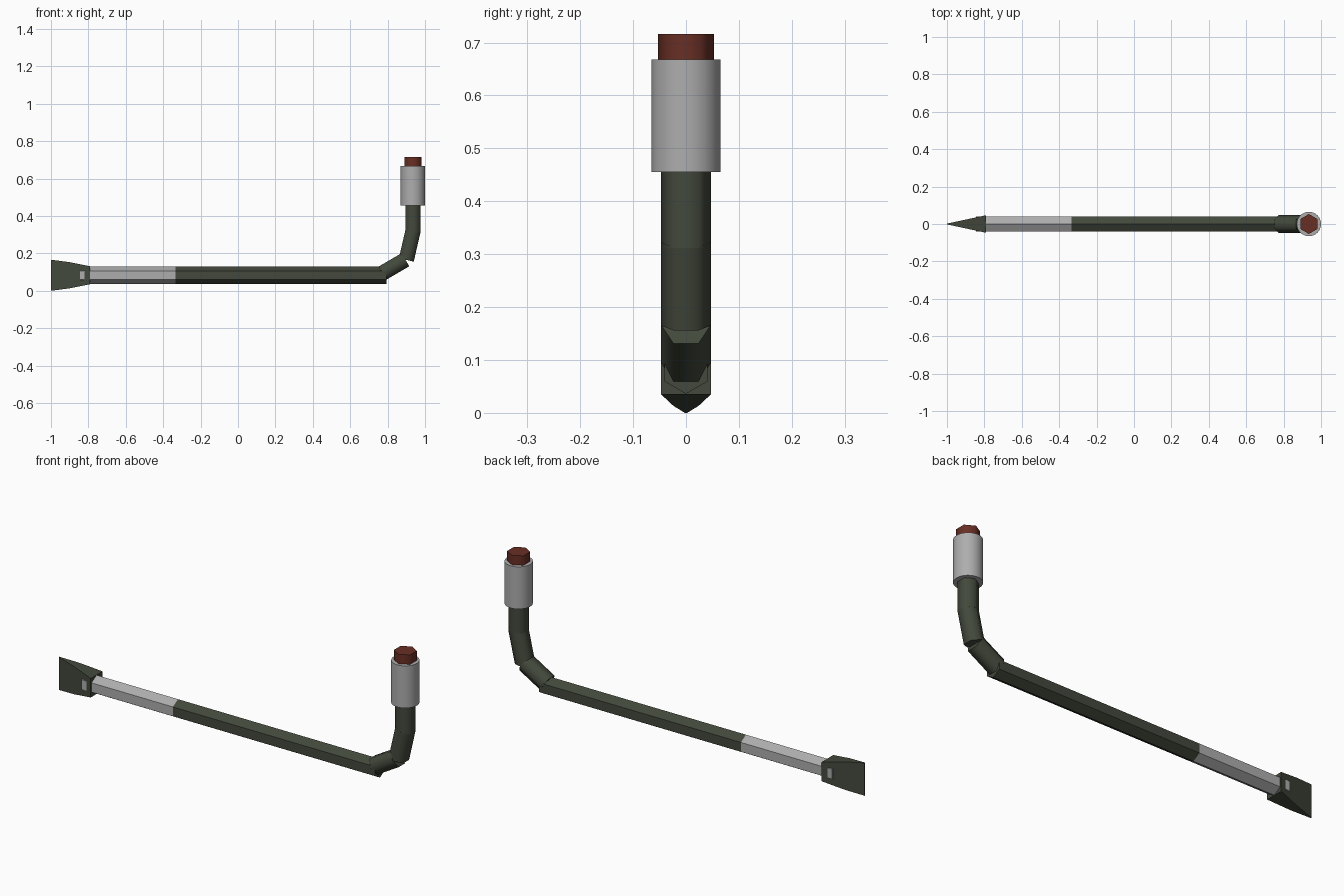
import bpy, bmesh, math
from mathutils import Vector

if "Cube" in bpy.data.objects:
    bpy.data.objects.remove(bpy.data.objects["Cube"])


def material(name, rgb):
    m = bpy.data.materials.new(name)
    m.diffuse_color = (*rgb, 1)
    m.use_nodes = True
    m.node_tree.nodes["Principled BSDF"].inputs["Base Color"].default_value = m.diffuse_color
    return m


GREEN = material("dark green paint", (0.056, 0.066, 0.045))
GREY = material("light grey", (0.42, 0.42, 0.42))
RED = material("dark red", (0.14, 0.028, 0.018))


def loft(name, rings, mat, smooth=False):
    """Join equal-sized rings of points into a closed solid."""
    bm = bmesh.new()
    vs = [[bm.verts.new(p) for p in r] for r in rings]
    n = len(vs[0])
    for a, b in zip(vs, vs[1:]):
        for i in range(n):
            j = (i + 1) % n
            bm.faces.new((a[i], a[j], b[j], b[i])).smooth = smooth
    bm.faces.new(vs[0])
    bm.faces.new(vs[-1])
    bmesh.ops.recalc_face_normals(bm, faces=bm.faces)
    # keep the end caps crisp
    for f in bm.faces:
        if not f.smooth:
            for e in f.edges:
                e.smooth = False
    me = bpy.data.meshes.new(name)
    bm.to_mesh(me)
    bm.free()
    me.materials.append(mat)
    ob = bpy.data.objects.new(name, me)
    bpy.context.collection.objects.link(ob)
    return ob


def prism(name, start, end, radius, sides, mat, smooth=False, turn=0.0):
    """Prism in the XZ plane; with turn 0 a corner points along y."""
    a, b = Vector(start), Vector(end)
    d = (b - a).normalized()
    u = Vector((0, 1, 0))
    v = d.cross(u)
    angles = [turn + 2 * math.pi * i / sides for i in range(sides)]
    ring = [(u * math.cos(t) + v * math.sin(t)) * radius for t in angles]
    return loft(name, [[c + p for p in ring] for c in (a, b)], mat, smooth)


# straight hexagonal shaft, corner upwards, with a grey front section
ZS = 0.083
prism("shaft", (-0.335, 0, ZS), (0.793, 0, ZS), 0.047, 6, GREEN, turn=math.pi / 2)
prism("shaft_sleeve", (-0.845, 0, ZS), (-0.335, 0, ZS), 0.047, 6, GREY, turn=math.pi / 2)

# flared chisel blade: x, half thickness, half height
stations = [(-0.79, 0.047, 0.048), (-0.9, 0.0235, 0.070), (-1.0, 0.002, 0.083)]
loft("blade", [[(x, -y, ZS - z), (x, y, ZS - z), (x, y, ZS + z), (x, -y, ZS + z)]
               for x, y, z in stations], GREEN)

# bent neck of three overlapping hexagonal tubes
neck = [((0.772, 0, 0.094), (0.895, 0, 0.166)),
        ((0.900, 0, 0.165), (0.936, 0, 0.322)),
        ((0.935, 0, 0.312), (0.935, 0, 0.47))]
for i, (a, b) in enumerate(neck):
    prism(f"neck_{i + 1}", a, b, 0.047, 6, GREEN, smooth=True)

# round grip and hexagonal end cap
prism("grip", (0.935, 0, 0.455), (0.935, 0, 0.668), 0.065, 32, GREY, smooth=True)
prism("end_cap", (0.935, 0, 0.64), (0.935, 0, 0.716), 0.053, 6, RED, smooth=True)
